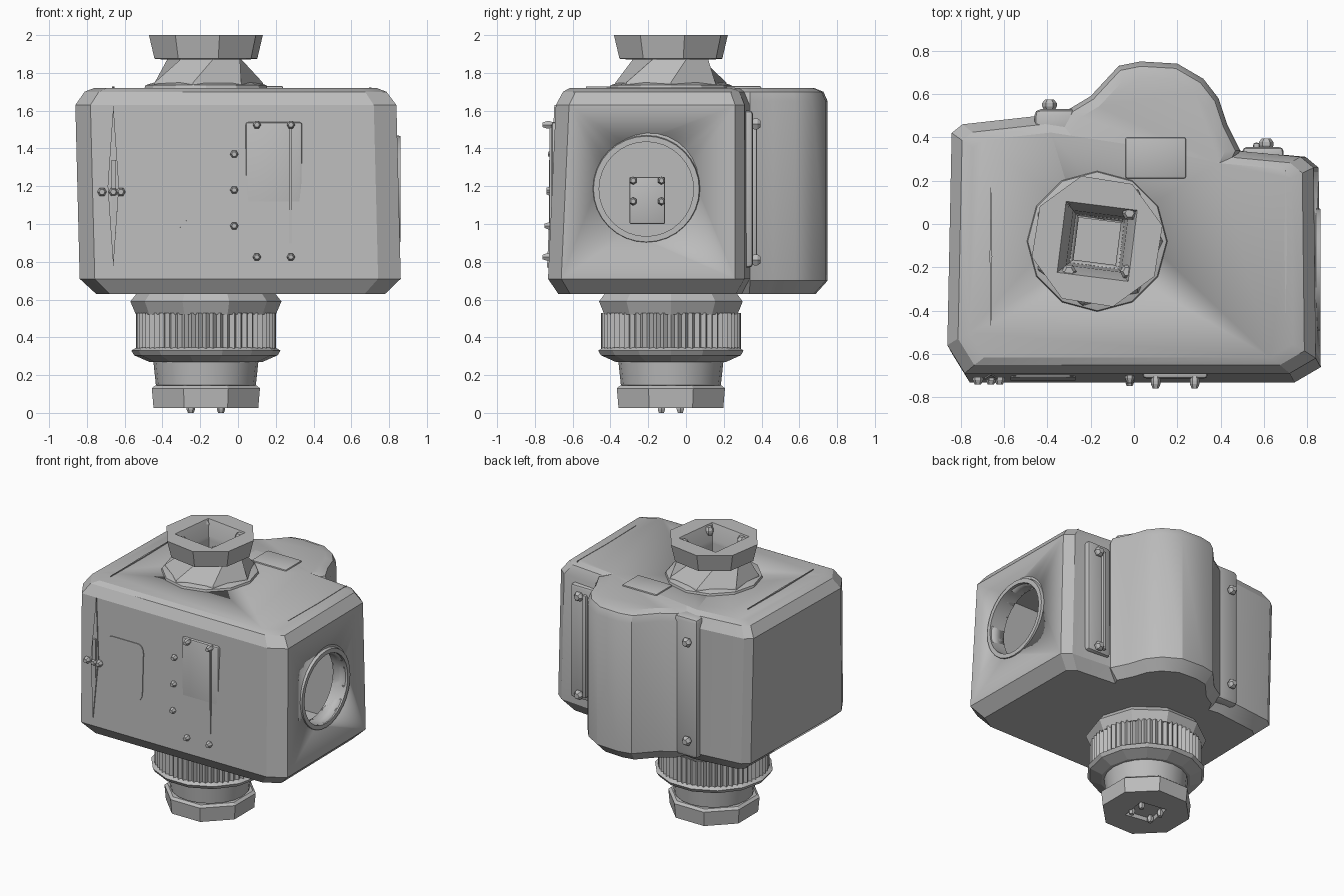
import bpy, bmesh, math
from mathutils import Matrix, Vector

if "Cube" in bpy.data.objects:
    bpy.data.objects.remove(bpy.data.objects["Cube"])

grey = bpy.data.materials.new("plain grey")
grey.use_nodes = True
grey.diffuse_color = (0.5, 0.5, 0.5, 1)
grey.node_tree.nodes["Principled BSDF"].inputs["Base Color"].default_value = (0.5, 0.5, 0.5, 1)

AXIS = Vector((-0.17, -0.08, 0))
TO_RIGHT = Matrix.Rotation(math.pi / 2, 4, 'Y')
TO_FRONT = Matrix.Rotation(math.pi / 2, 4, 'X')
TO_BACK = Matrix.Rotation(-math.pi / 2, 4, 'X')


def finish(name, bm, matrix=None, smooth=25):
    bmesh.ops.recalc_face_normals(bm, faces=bm.faces)
    if matrix:
        bm.transform(matrix)
    mesh = bpy.data.meshes.new(name)
    bm.to_mesh(mesh)
    bm.free()
    mesh.materials.append(grey)
    ob = bpy.data.objects.new(name, mesh)
    bpy.context.collection.objects.link(ob)
    if smooth:
        bpy.ops.object.select_all(action='DESELECT')
        ob.select_set(True)
        bpy.context.view_layer.objects.active = ob
        bpy.ops.object.shade_smooth_by_angle(angle=math.radians(smooth))
    return ob


def loft(name, loops, closed=False, matrix=None, smooth=25):
    """Skin equal-length loops; cap the ends unless the loft closes on itself."""
    bm = bmesh.new()
    rows = [[bm.verts.new(p) for p in loop] for loop in loops]
    n = len(rows[0])
    pairs = list(zip(rows, rows[1:])) + ([(rows[-1], rows[0])] if closed else [])
    for a, b in pairs:
        for i in range(n):
            j = (i + 1) % n
            bm.faces.new((a[i], a[j], b[j], b[i]))
    if not closed:
        bm.faces.new(rows[0])
        bm.faces.new(rows[-1])
    return finish(name, bm, matrix, smooth)


def ring(r, z, n, turn=0.0, rib=0.0):
    return [((r - rib * (i % 2)) * Vector((math.cos(t), math.sin(t), 0)) + Vector((0, 0, z)))
            for i in range(n) for t in [2 * math.pi * (i + turn) / n]]


def lathe(name, profile, n, place=AXIS, turn=0.0, rib=0.0, rot=None, closed=False, smooth=25):
    loops = [ring(r, z, n, turn, rib) for r, z in profile]
    m = Matrix.Translation(place) @ (rot or Matrix())
    return loft(name, loops, closed, m, smooth)


def prism(name, plan, levels, centre):
    """Stack scaled copies of a plan outline at the given heights."""
    cx, cy = centre
    return loft(name, [[(cx + (x - cx) * s, cy + (y - cy) * s, z) for x, y in plan]
                       for z, s in levels])


def box(name, lo, hi, bevel=0.0):
    bm = bmesh.new()
    bmesh.ops.create_cube(bm, size=1)
    lo, hi = Vector(lo), Vector(hi)
    for v in bm.verts:
        v.co = [(a + b) / 2 + c * (b - a) for a, b, c in zip(lo, hi, v.co)]
    if bevel:
        bmesh.ops.bevel(bm, geom=bm.edges[:], offset=bevel, segments=2, affect='EDGES', profile=0.5)
    return finish(name, bm, smooth=30)


def cut(target, cutter):
    mod = target.modifiers.new("opening", 'BOOLEAN')
    mod.operation, mod.solver, mod.object = 'DIFFERENCE', 'EXACT', cutter
    cutter.hide_render = True
    cutter.hide_set(True)


def screw(name, place, rot=None, r=0.022, h=0.03):
    return lathe(name, [(r * .7, -h), (r, -h * .3), (r, h * .3), (r * .6, h)], 6,
                 Vector(place), rot=rot, smooth=0)


def front_y(z):
    return -0.73 + 0.045 * (z - 0.72)


# Main body, slightly leaning and chamfered at top and bottom
plan = [(-0.77, -0.73), (0.73, -0.73), (0.85, -0.66), (0.84, 0.26), (0.78, 0.31),
        (0.46, 0.34), (0.1, 0.42), (-0.42, 0.5), (-0.78, 0.46), (-0.83, 0.42), (-0.85, -0.6)]
body = prism("body", plan, [(0.63, 0.9), (0.71, 1), (1.63, 1), (1.7, 0.94), (1.72, 0.88)], (0, -0.15))
for v in body.data.vertices:
    v.co.x -= 0.025 * (v.co.z - 1.18)
    if v.co.y < -0.3:
        v.co.y += 0.045 * (v.co.z - 0.72)

# Hollow inside, with a round side port and a square top shaft
chamber = box("chamber_cutter", (-0.74, -0.6, 0.74), (0.74, 0.22, 1.6))
port_at = Vector((0.83, -0.21, 1.185))
port = lathe("port_cutter", [(0.25, -0.3), (0.25, 0.2)], 32, port_at, rot=TO_RIGHT)
shaft = lathe("shaft_cutter", [(0.12, 1.5), (0.16, 1.72), (0.18, 1.9), (0.25, 2.03)], 4, turn=0.42)
for cutter in (chamber, port, shaft):
    cut(body, cutter)
box("inner_plate", (-0.74, -0.3, 1.0), (-0.68, -0.11, 1.25), 0.01)
for y in (-0.28, -0.13):
    for z in (1.12, 1.23):
        screw("inner_screw", (-0.67, y, z), TO_RIGHT)

# Stepped rim around the port
lathe("port_rim", [(0.25, -0.09), (0.315, -0.03), (0.31, 0.005), (0.285, 0.01),
                   (0.28, 0.03), (0.25, 0.03)], 32, port_at, rot=TO_RIGHT, closed=True)

# Rear hump
hump_plan = [(-0.42, 0.3), (-0.3, 0.53), (-0.2, 0.59), (-0.07, 0.73), (0.03, 0.75), (0.2, 0.74),
             (0.32, 0.67), (0.39, 0.58), (0.43, 0.46), (0.49, 0.34), (0.46, 0.28)]
prism("rear_hump", hump_plan, [(0.63, 0.86), (0.7, 1), (1.65, 1), (1.7, 0.95), (1.72, 0.84)], (0.05, 0.3))
box("hump_top_plate", (-0.04, 0.21, 1.69), (0.24, 0.4, 1.73), 0.01)

# Rear side panels, rails and their screws
box("rear_side_panel", (-0.46, 0.39, 0.68), (-0.25, 0.53, 1.7), 0.03)
box("rear_rail", (0.5, 0.28, 0.77), (0.69, 0.355, 1.6), 0.02)
box("rear_rail_bar", (0.55, 0.34, 0.8), (0.58, 0.375, 1.55), 0.01)
for x, y in ((-0.39, 0.55), (0.61, 0.37)):
    for z in (0.81, 1.53):
        screw("rear_screw", (x, y, z), TO_BACK, 0.034, 0.025)

# Front cover, latch plate, hinge and screws
box("front_cover", (0.04, -0.712, 0.81), (0.34, -0.66, 1.54), 0.015)
box("front_cover_bar", (0.27, -0.722, 0.83), (0.285, -0.69, 1.52))
for x in (0.1, 0.28):
    for z in (0.825, 1.525):
        screw("cover_screw", (x, -0.73, z), TO_FRONT)
for z in (0.99, 1.18, 1.37):
    screw("side_screw", (-0.02, front_y(z), z), TO_FRONT)

bm = bmesh.new()
bmesh.ops.create_cube(bm, size=1)
uprights = [e for e in bm.edges if abs((e.verts[0].co - e.verts[1].co).z) > 0.5]
bmesh.ops.bevel(bm, geom=uprights, offset=0.15, segments=4, affect='EDGES', profile=0.5)
lean = Matrix.Rotation(-0.045, 4, 'X')
finish("front_plate", bm, Matrix.Translation((-0.42, front_y(1.185), 1.185)) @ lean
       @ TO_FRONT @ Matrix.Diagonal((0.3, 0.41, 0.012, 1)))


def sliver(name, place, length, rot, width=0.03):
    """Long thin diamond seam lying on a surface."""
    loops = [[(-width, 0, z), (0, -length / 2, z), (width, 0, z), (0, length / 2, z)]
             for z in (-0.008, 0.008)]
    loft(name, loops, matrix=Matrix.Translation(place) @ rot, smooth=0)


sliver("front_seam", (-0.66, front_y(1.2), 1.2), 0.86, lean @ TO_FRONT)
sliver("top_seam_left", (-0.66, -0.15, 1.72), 0.76, Matrix(), 0.006)
sliver("top_seam_right", (0.7, -0.08, 1.715), 0.68, Matrix(), 0.006)
for x in (-0.72, -0.66, -0.62):
    screw("latch_knob", (x, front_y(1.17), 1.17), TO_FRONT, 0.025)
box("latch_bar", (-0.67, -0.725, 1.0), (-0.645, -0.68, 1.34))

# Top neck and flared faceted cap
lathe("neck_flange", [(0.33, 1.7), (0.32, 1.735), (0.27, 1.75)], 12)
cut(bpy.data.objects["neck_flange"], shaft)
neck = loft("neck", [ring(0.31, 1.72, 7), ring(0.3, 1.75, 7), ring(0.2, 1.88, 7, 0.5)],
            matrix=Matrix.Translation(AXIS), smooth=0)
cap = lathe("top_cap", [(0.22, 1.87), (0.28, 1.875), (0.31, 2.0)], 8, turn=0.3, smooth=0)
for ob in (neck, cap):
    cut(ob, shaft)
for x, y in ((-0.33, 0.09), (-0.02, 0.05), (-0.03, -0.22), (-0.3, -0.22)):
    screw("cap_screw", (x, y, 1.96), r=0.035)

# Lower column: collar, ribbed ring, lip, stem and foot
lathe("collar", [(0.36, 0.64), (0.4, 0.59), (0.37, 0.52)], 10, smooth=0)
lathe("ribbed_ring", [(0.37, 0.53), (0.37, 0.33)], 120, rib=0.018, smooth=0)
lathe("lip", [(0.37, 0.345), (0.395, 0.33), (0.38, 0.305), (0.3, 0.27)], 14, smooth=0)
lathe("stem", [(0.28, 0.29), (0.265, 0.15), (0.25, 0.13)], 20)
foot = lathe("foot", [(0.29, 0.145), (0.31, 0.13), (0.3, 0.025)], 8, turn=0.5, smooth=0)
cut(foot, lathe("foot_cutter", [(0.15, 0.0), (0.13, 0.05)], 4, turn=0.4))
for x in (-0.25, -0.09):
    for y in (-0.13, -0.03):
        screw("foot_stud", (x, y, 0.025), h=0.025)
